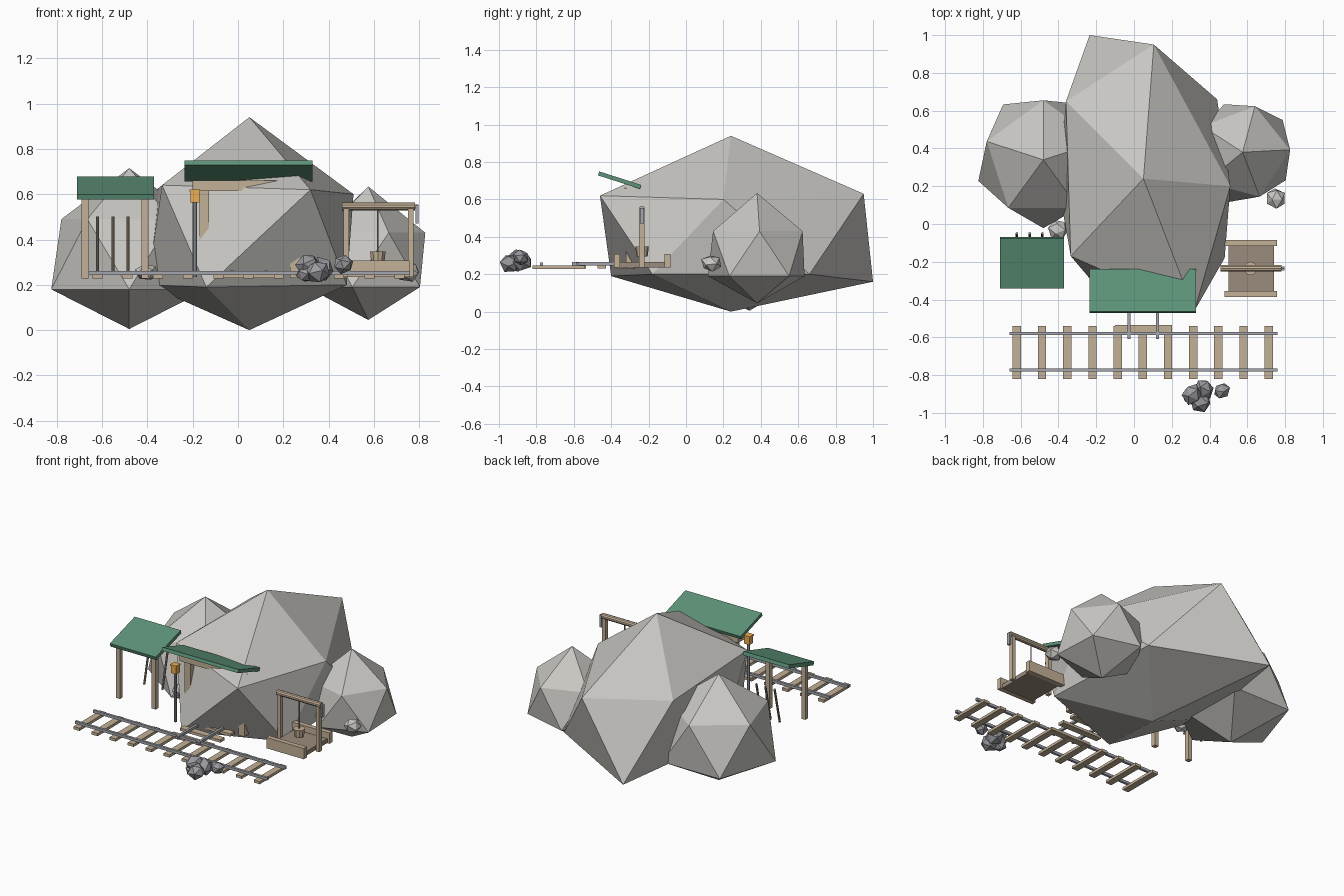
import bpy, bmesh, math, random
from mathutils import Vector, Euler

if "Cube" in bpy.data.objects:
    bpy.data.objects.remove(bpy.data.objects["Cube"])

random.seed(4)


def material(name, r, g, b):
    m = bpy.data.materials.new(name)
    m.diffuse_color = (r, g, b, 1)
    m.use_nodes = True
    m.node_tree.nodes["Principled BSDF"].inputs["Base Color"].default_value = m.diffuse_color
    return m


STONE = material("stone", 0.58, 0.57, 0.54)
COAL = material("coal", 0.32, 0.32, 0.35)
WOOD = material("wood", 0.55, 0.44, 0.31)
DARK = material("dark_wood", 0.33, 0.26, 0.20)
GREEN = material("green_roof", 0.11, 0.29, 0.19)
METAL = material("metal", 0.38, 0.39, 0.42)
ORANGE = material("lamp_orange", 0.85, 0.42, 0.08)


def finish(bm, name, mat):
    me = bpy.data.meshes.new(name)
    bm.normal_update()
    bm.to_mesh(me)
    bm.free()
    ob = bpy.data.objects.new(name, me)
    bpy.context.collection.objects.link(ob)
    me.materials.append(mat)
    return ob


def box(name, center, size, mat, tilt=0.0):
    bm = bmesh.new()
    bmesh.ops.create_cube(bm, size=1)
    for v in bm.verts:
        v.co = Vector(v.co[i] * size[i] for i in range(3))
        v.co.rotate(Euler((tilt, 0, 0)))
        v.co += Vector(center)
    return finish(bm, name, mat)


def span(name, lo, hi, mat):
    return box(name, [(a + b) / 2 for a, b in zip(lo, hi)], [b - a for a, b in zip(lo, hi)], mat)


def rod(name, a, b, r, mat, sides=8, r2=None):
    a, b = Vector(a), Vector(b)
    bm = bmesh.new()
    bmesh.ops.create_cone(bm, cap_ends=True, segments=sides, radius1=r,
                          radius2=r if r2 is None else r2, depth=(b - a).length)
    q = (b - a).to_track_quat('Z', 'Y')
    for v in bm.verts:
        v.co = q @ v.co + (a + b) / 2
    return finish(bm, name, mat)


# Twenty-sided boulder: a lower and an upper ring of five corners between two poles
def boulder(name, x, y, heights, r_low, r_up, turn):
    bm = bmesh.new()
    bmesh.ops.create_icosphere(bm, subdivisions=1, radius=1)
    z0, z1, z2, z3 = heights
    for v in bm.verts:
        c = v.co
        if abs(c.z) > 0.9:
            v.co = (x, y, z3 if c.z > 0 else z0)
            continue
        a = math.atan2(c.y, c.x) + math.radians(turn)
        r = r_up if c.z > 0 else r_low
        v.co = (x + r * math.cos(a), y + r * math.sin(a), z2 if c.z > 0 else z1)
    return finish(bm, name, STONE)


# Small rough stone
def pebble(name, c, r, mat, squash=0.85):
    bm = bmesh.new()
    bmesh.ops.create_icosphere(bm, subdivisions=1, radius=r)
    turn = Euler([random.uniform(0, 3) for _ in range(3)])
    for v in bm.verts:
        v.co.rotate(turn)
        v.co *= random.uniform(0.9, 1.1)
        v.co.z *= squash
        v.co += Vector(c)
    return finish(bm, name, mat)


# Main rock: icosahedron with its corners pulled into shape
CORNERS = [(0.05, 0.24, 0.0), (0.48, -0.18, 0.20), (-0.14, -0.40, 0.19), (-0.40, 0.20, 0.20),
           (-0.235, 1.0, 0.16), (0.44, 0.66, 0.20), (0.32, -0.46, 0.62), (-0.335, -0.17, 0.64),
           (-0.36, 0.65, 0.62), (0.105, 0.95, 0.63), (0.51, 0.20, 0.60), (0.05, 0.24, 0.94)]
bm = bmesh.new()
bmesh.ops.create_icosphere(bm, subdivisions=1, radius=1)
for v, c in zip(list(bm.verts), CORNERS):
    v.co = c
finish(bm, "main_rock", STONE)

# Side rocks and loose stones
boulder("left_rock", -0.48, 0.34, (0.005, 0.18, 0.49, 0.715), 0.362, 0.315, 18)
boulder("right_rock", 0.575, 0.38, (0.045, 0.19, 0.43, 0.634), 0.272, 0.252, 3)
pebble("left_stone", (-0.40, -0.03, 0.255), 0.055, STONE, 0.75)
pebble("right_stone", (0.75, 0.135, 0.26), 0.055, STONE)
pebble("back_stone", (0.74, 0.475, 0.25), 0.05, STONE)

# Coal heap
for i, (x, y, z, r) in enumerate([(0.31, -0.90, 0.285, 0.057), (0.355, -0.94, 0.258, 0.058),
                                  (0.37, -0.875, 0.27, 0.055), (0.30, -0.915, 0.25, 0.045),
                                  (0.465, -0.885, 0.29, 0.045)]):
    pebble(f"coal_{i}", (x, y, z), r, COAL, 0.95)

# Main track
for i in range(11):
    x = -0.62 + i * 0.1333
    span(f"sleeper_{i}", (x - 0.022, -0.82, 0.228), (x + 0.022, -0.54, 0.246), WOOD)
for y in (-0.58, -0.772):
    span("rail", (-0.66, y - 0.008, 0.244), (0.76, y + 0.008, 0.262), METAL)

# Spur track into the mine
for y in (-0.557, -0.45, -0.345):
    span("spur_sleeper", (-0.10, y - 0.022, 0.23), (0.20, y + 0.022, 0.248), WOOD)
for x in (-0.027, 0.125):
    span("spur_rail", (x - 0.008, -0.61, 0.246), (x + 0.008, -0.30, 0.264), METAL)

# Mine entrance frame and roof
for x in (-0.15, 0.25):
    span("entrance_post", (x - 0.021, -0.32, 0.23), (x + 0.021, -0.275, 0.63), WOOD)
span("entrance_lintel", (-0.20, -0.33, 0.615), (0.30, -0.265, 0.66), WOOD)
box("entrance_roof", (0.047, -0.355, 0.703), (0.565, 0.236, 0.022), GREEN, -0.31)

# Lamp on a pole
rod("lamp_pole", (-0.19, -0.39, 0.235), (-0.19, -0.39, 0.57), 0.01, METAL)
box("lamp", (-0.19, -0.39, 0.588), (0.04, 0.04, 0.05), ORANGE)
box("lamp_cap", (-0.19, -0.39, 0.616), (0.046, 0.046, 0.008), ORANGE)

# Tool shelter
for x in (-0.675, -0.41):
    span("shelter_post", (x - 0.015, -0.305, 0.228), (x + 0.015, -0.275, 0.595), WOOD)
box("shelter_roof", (-0.54, -0.205, 0.627), (0.34, 0.275, 0.024), GREEN, 0.29)
for x in (-0.62, -0.552, -0.485):
    rod("tool_handle", (x, -0.105, 0.26), (x, -0.05, 0.50), 0.007, DARK)

# Winch platform
span("platform_floor", (0.50, -0.37, 0.237), (0.742, -0.10, 0.265), DARK)
for y in (-0.37, -0.10):
    span("platform_edge", (0.48, y - 0.016, 0.235), (0.757, y + 0.016, 0.307), WOOD)

# Winch frame, bucket and crank
for x in (0.478, 0.763):
    span("winch_post", (x - 0.012, -0.25, 0.235), (x + 0.012, -0.222, 0.54), WOOD)
rod("winch_beam", (0.458, -0.235, 0.546), (0.782, -0.235, 0.546), 0.018, WOOD, 10)
rod("rope", (0.617, -0.235, 0.33), (0.617, -0.235, 0.54), 0.004, DARK, 6)
rod("bucket", (0.617, -0.235, 0.295), (0.617, -0.235, 0.347), 0.03, WOOD, 10, 0.036)
rod("crank_axle", (0.775, -0.235, 0.546), (0.797, -0.235, 0.546), 0.008, METAL)
span("crank_arm", (0.784, -0.245, 0.47), (0.797, -0.225, 0.553), METAL)
